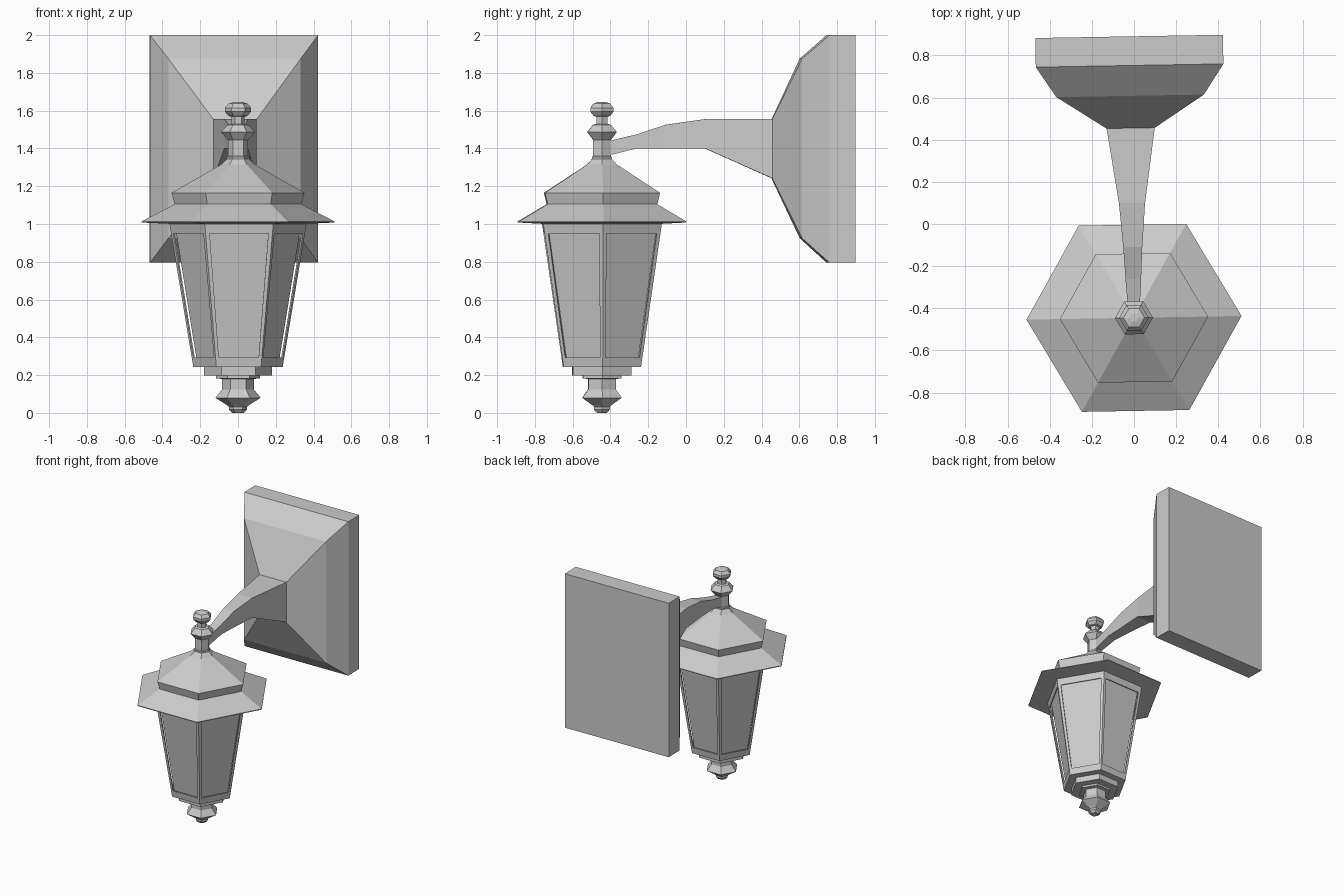
import bpy, bmesh, math
from mathutils import Matrix, Vector

if "Cube" in bpy.data.objects:
    bpy.data.objects.remove(bpy.data.objects["Cube"])

# Parts are built around the lantern axis, then turned slightly and placed
PLACE = Matrix.Translation((0, -0.445, 0)) @ Matrix.Rotation(math.radians(1), 4, 'Z')
SIDES = 6


def finish(name, bm):
    bmesh.ops.remove_doubles(bm, verts=bm.verts, dist=1e-5)
    bmesh.ops.recalc_face_normals(bm, faces=bm.faces)
    me = bpy.data.meshes.new(name)
    bm.to_mesh(me)
    bm.free()
    ob = bpy.data.objects.new(name, me)
    ob.matrix_world = PLACE
    bpy.context.collection.objects.link(ob)
    return ob


def skin(name, rings):
    """Bridge a list of closed point rings and cap both ends."""
    bm = bmesh.new()
    vs = [[bm.verts.new(p) for p in r] for r in rings]
    n = len(vs[0])
    for a, b in zip(vs, vs[1:]):
        for i in range(n):
            j = (i + 1) % n
            bm.faces.new((a[i], a[j], b[j], b[i]))
    bm.faces.new(vs[0])
    bm.faces.new(vs[-1])
    return finish(name, bm)


def corner(i, r, z):
    a = math.tau * i / SIDES
    return Vector((r * math.cos(a), r * math.sin(a), z))


def turned(name, profile):
    """Hexagonal turned part from (radius, z) pairs."""
    return skin(name, [[corner(i, r, z) for i in range(SIDES)] for r, z in profile])


def loft(name, sections):
    """Rectangular sections along y: (y, half width, z low, z high)."""
    return skin(name, [[(-w, y, a), (w, y, a), (w, y, b), (-w, y, b)]
                       for y, w, a, b in sections])


# Wall plate and arm
loft("wall_plate", [(1.335, 0.445, 0.795, 2.0), (1.197, 0.445, 0.795, 2.0),
                    (1.053, 0.35, 0.925, 1.875), (0.90, 0.115, 1.24, 1.555)])
loft("arm", [(0.905, 0.115, 1.24, 1.555), (0.545, 0.062, 1.40, 1.555),
             (0.335, 0.045, 1.40, 1.525), (0.185, 0.037, 1.40, 1.475),
             (0.03, 0.027, 1.362, 1.437)])

# Roof with brim
turned("roof", [(0.34, 1.0), (0.51, 1.008), (0.51, 1.014), (0.335, 1.105), (0.352, 1.165),
                (0.09, 1.315), (0.055, 1.35)])

# Finial on top of the roof
turned("top_finial", [(0.06, 1.335), (0.06, 1.355), (0.054, 1.36), (0.054, 1.445), (0.09, 1.487),
                      (0.055, 1.525), (0.034, 1.53), (0.034, 1.568), (0.05, 1.572),
                      (0.07, 1.595), (0.07, 1.615), (0.05, 1.638), (0.02, 1.646)])

# Lantern cage: one opening per side
Z0, Z1, R0, R1 = 0.245, 1.003, 0.237, 0.363
bm = bmesh.new()
for i in range(SIDES):
    def point(z, border):
        r = R0 + (R1 - R0) * (z - Z0) / (Z1 - Z0)
        a, b = corner(i, r, z), corner(i + 1, r, z)
        t = border / r
        return a.lerp(b, t), a.lerp(b, 1 - t)
    (a, b), (d, c) = point(Z0, 0), point(Z1, 0)
    (e, f), (h, g) = point(0.293, 0.017), point(0.95, 0.022)
    outer = [bm.verts.new(p) for p in (a, b, c, d)]
    inner = [bm.verts.new(p) for p in (e, f, g, h)]
    for k in range(4):
        m = (k + 1) % 4
        bm.faces.new((outer[k], outer[m], inner[m], inner[k]))
cage = finish("cage", bm)
solid = cage.modifiers.new("thickness", 'SOLIDIFY')
solid.thickness = 0.008
solid.offset = -1

# Glass set just inside the cage
turned("glass", [(R0 - 0.024, Z0), (R1 - 0.028, Z1)])

# Stepped floor and drop below the lantern
turned("lantern_floor", [(0.18, 0.197), (0.18, 0.242), (R0, 0.243), (R0, 0.25)])
turned("bottom_finial", [(0.03, 0.0), (0.048, 0.018), (0.048, 0.032), (0.06, 0.042),
                         (0.12, 0.08), (0.084, 0.125), (0.084, 0.18), (0.117, 0.182),
                         (0.117, 0.2)])
